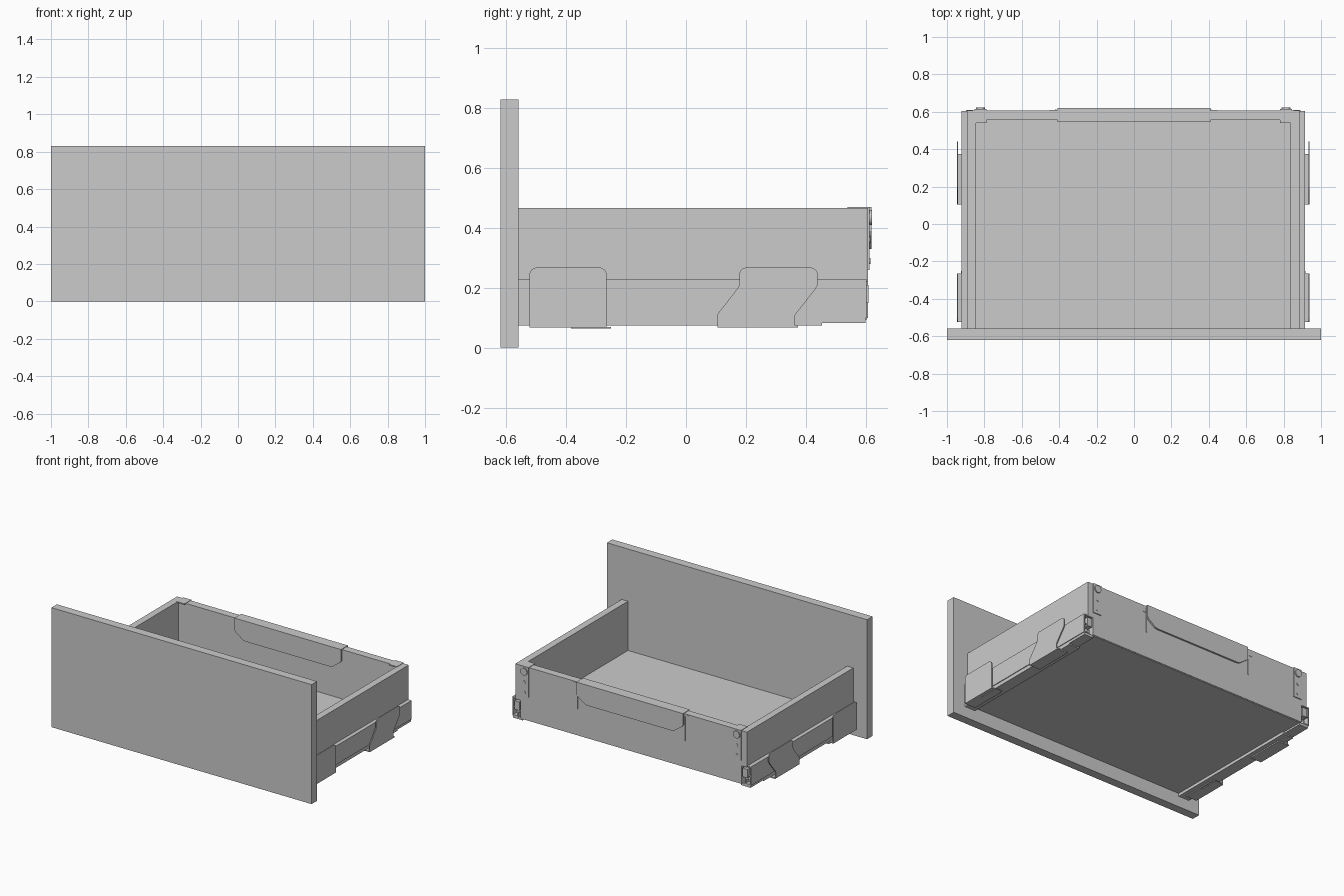
import bpy, bmesh, math

CX = -0.004  # drawer box sits a hair left of the front panel centre


def prism(name, pts, axis, a, b):
    """Extrude a 2D profile along an axis: x -> (y,z), y -> (x,z), z -> (x,y)."""
    def at(p, t):
        return {'x': (t, p[0], p[1]), 'y': (p[0], t, p[1]), 'z': (p[0], p[1], t)}[axis]
    bm = bmesh.new()
    lo = [bm.verts.new(at(p, a)) for p in pts]
    hi = [bm.verts.new(at(p, b)) for p in pts]
    bm.faces.new(lo)
    bm.faces.new(hi[::-1])
    n = len(pts)
    for i in range(n):
        j = (i + 1) % n
        bm.faces.new((lo[i], lo[j], hi[j], hi[i]))
    bmesh.ops.recalc_face_normals(bm, faces=bm.faces)
    me = bpy.data.meshes.new(name)
    bm.to_mesh(me)
    bm.free()
    ob = bpy.data.objects.new(name, me)
    bpy.context.collection.objects.link(ob)
    return ob


def box(name, x0, x1, y0, y1, z0, z1):
    return prism(name, [(x0, y0), (x1, y0), (x1, y1), (x0, y1)], 'z', z0, z1)


def arc(cx, cy, r, a0, a1, n=6):
    return [(cx + r * math.cos(math.radians(a0 + (a1 - a0) * i / n)),
             cy + r * math.sin(math.radians(a0 + (a1 - a0) * i / n))) for i in range(n + 1)]


# front panel, floor and back wall
box("front_panel", -1, 1, -0.62, -0.56, 0, 0.83)
box("floor", CX - 0.845, CX + 0.845, -0.56, 0.605, 0.095, 0.125)
box("back_wall", CX - 0.845, CX + 0.845, 0.555, 0.608, 0.1, 0.467)

# saddle cover clipped over the middle of the back wall
saddle = [(-0.41, 0.47), (-0.41, 0.39), (-0.40, 0.375), (-0.345, 0.335), (-0.325, 0.33),
          (0.325, 0.33), (0.345, 0.335), (0.40, 0.375), (0.41, 0.39), (0.41, 0.47)]
prism("saddle_back", saddle, 'y', 0.608, 0.62)
prism("saddle_inside", saddle, 'y', 0.545, 0.555)
box("saddle_top", -0.41, 0.41, 0.545, 0.62, 0.466, 0.471)

for side, s in (("right", 1), ("left", -1)):
    def X(v):
        return CX + s * v

    def sbox(name, x0, x1, *r):
        return box(f"{side}_{name}", X(x0), X(x1), *r)

    def sprof(name, pts, y0, y1):
        return prism(f"{side}_{name}", [(X(x), z) for x, z in pts], 'y', y0, y1)

    # side wall, notched underneath for the rail
    sprof("wall", [(0.842, 0.1), (0.85, 0.1), (0.85, 0.222), (0.89, 0.222),
                   (0.89, 0.467), (0.842, 0.467)], -0.56, 0.608)

    # hollow rail channel with inner hooks
    sprof("rail", [(0.85, 0.23), (0.917, 0.23), (0.917, 0.1), (0.872, 0.1), (0.872, 0.125),
                   (0.878, 0.125), (0.878, 0.106), (0.91, 0.106), (0.91, 0.16),
                   (0.88, 0.16), (0.88, 0.166), (0.91, 0.166), (0.91, 0.222),
                   (0.85, 0.222)], -0.56, 0.603)
    sbox("rail_stop", 0.858, 0.895, 0.56, 0.61, 0.15, 0.21)
    sbox("rail_core", 0.852, 0.905, -0.56, 0.57, 0.108, 0.22)

    # runner below the rail, stepped at the rear
    sbox("runner", 0.83, 0.912, -0.56, 0.455, 0.075, 0.1)
    sbox("runner_tail", 0.84, 0.912, 0.455, 0.6, 0.083, 0.1)

    # front mounting bracket: rounded plate and bottom flange
    r = 0.025
    front = [(-0.523, 0.07), (-0.265, 0.07)] + arc(-0.265 - r, 0.268 - r, r, 0, 90) \
        + arc(-0.523 + r, 0.268 - r, r, 90, 180)
    prism(f"{side}_front_bracket_plate", front, 'x', X(0.936), X(0.943))
    sbox("front_bracket_flange", 0.86, 0.943, -0.523, -0.265, 0.068, 0.075)
    sbox("front_bracket_tab", 0.87, 0.92, -0.385, -0.25, 0.064, 0.069)

    # rear mounting bracket: slanted plate and bottom flange
    rear = [(0.105, 0.07), (0.365, 0.07), (0.365, 0.11), (0.434, 0.198), (0.44, 0.21)] \
        + arc(0.44 - r, 0.268 - r, r, 0, 90) + arc(0.178 + r, 0.268 - r, r, 90, 180) \
        + [(0.178, 0.21), (0.172, 0.198), (0.105, 0.112)]
    prism(f"{side}_rear_bracket_plate", rear, 'x', X(0.936), X(0.943))
    sbox("rear_bracket_flange", 0.86, 0.943, 0.105, 0.375, 0.067, 0.075)

    # rear corner fitting with round screw heads and a top lip
    sbox("corner_fitting", 0.785, 0.848, 0.608, 0.614, 0.26, 0.462)
    sbox("corner_fitting_lip", 0.785, 0.848, 0.54, 0.614, 0.462, 0.47)
    for i, (z, rad) in enumerate(((0.435, 0.025), (0.36, 0.01), (0.29, 0.01))):
        ring = arc(X(0.817), z, rad, 0, 345, 23)
        prism(f"{side}_fitting_screw_{i + 1}", ring, 'y', 0.613, 0.622 if i == 0 else 0.617)

    # thin strip beside the saddle cover
    sbox("saddle_strip", 0.41, 0.418, 0.607, 0.613, 0.28, 0.45)
    sbox("saddle_strip_tab", 0.418, 0.45, 0.607, 0.61, 0.42, 0.462)
